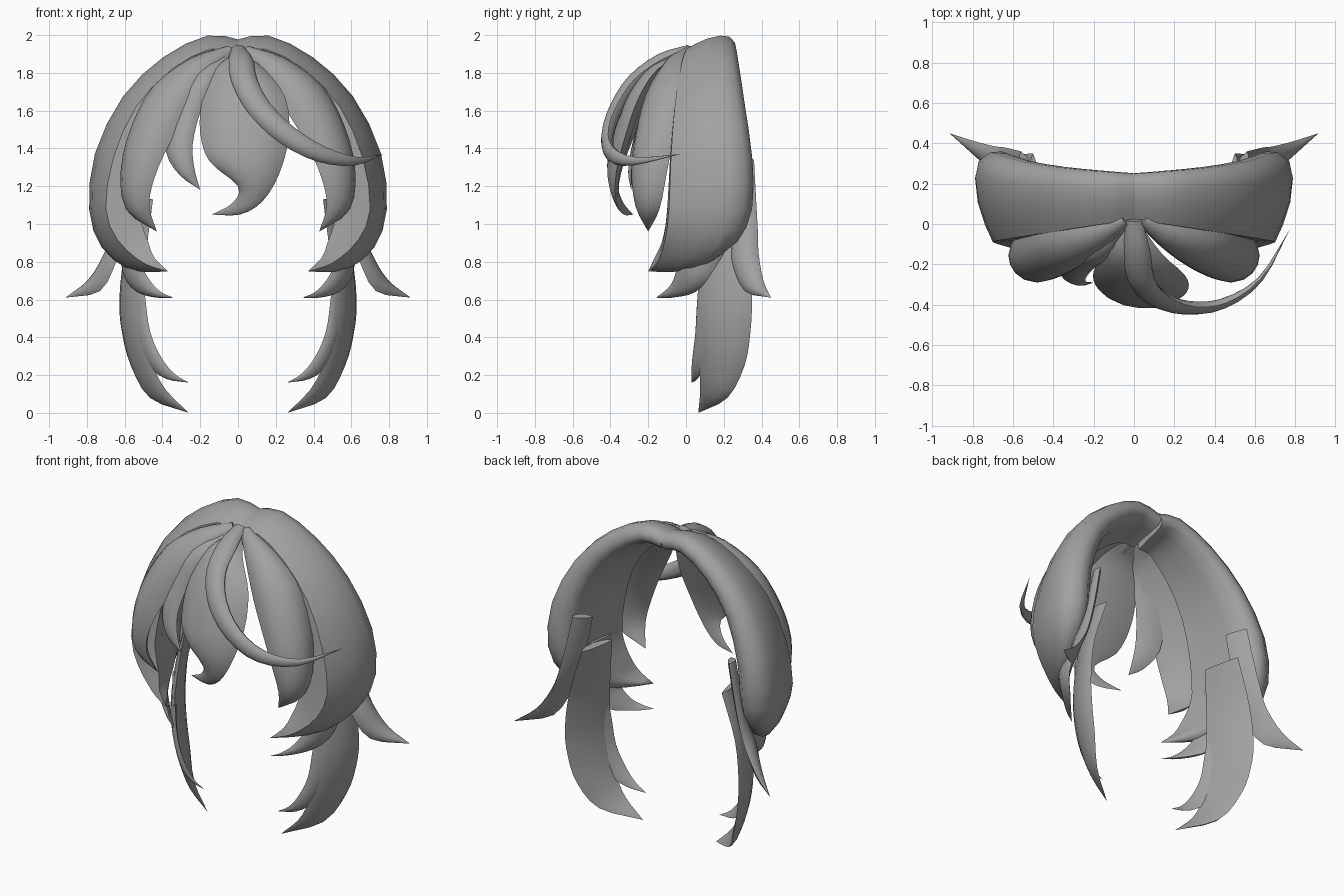
import bpy, bmesh, math
from mathutils import Vector

hair_mat = bpy.data.materials.new("grey hair")
hair_mat.diffuse_color = (0.36, 0.36, 0.36, 1)

# Cross-sections: (position across the lock, height as a share of thickness)
LENS = [(0, 0), (.1, .5), (.28, .88), (.5, 1), (.72, .88), (.9, .5), (1, 0), (.75, -.25), (.25, -.25)]
PANEL = [(0, 0), (.2, .45), (.45, .85), (.72, 1), (.9, .8), (1, .1), (1, -.55),
         (.9, -1.1), (.65, -1.4), (.35, -1.6), (-.02, -2.0), (-.02, -.8)]
ROUND = [(.5 - .5 * math.cos(i * math.pi / 5), math.sin(i * math.pi / 5)) for i in range(10)]


def spline(points, steps):
    """Smooth curve through points."""
    p = [2 * points[0] - points[1]] + points + [2 * points[-1] - points[-2]]
    out = []
    for i in range(1, len(p) - 2):
        a, b, c, d = p[i - 1:i + 3]
        for s in range(steps):
            t = s / steps
            out.append(0.5 * (2 * b + (c - a) * t + (2 * a - 5 * b + 4 * c - d) * t * t
                              + (3 * b - a - 3 * c + d) * t ** 3))
    return out + [points[-1]]


def lock(name, stations, tip, thick, section=LENS, sides=(1,), steps=3):
    """Hair lock skinned between two edge curves that meet at a tip."""
    tip = Vector(tip)
    edge_a = spline([Vector(s[:3]) for s in stations] + [tip], steps)
    edge_b = spline([Vector(s[3:]) for s in stations] + [tip], steps)
    mids = [(a + b) / 2 for a, b in zip(edge_a, edge_b)]
    normals, score = [], 0
    for i in range(len(mids) - 1):
        tangent = mids[i + 1] - mids[max(i - 1, 0)]
        n = tangent.cross(edge_b[i] - edge_a[i]).normalized()
        score += n.dot(mids[i] - Vector((0, .15, min(mids[i].z, 1.3))))
        normals.append(n)
    flip = 1 if score >= 0 else -1
    for side in sides:
        bm = bmesh.new()
        rows = []
        for a, b, n in zip(edge_a, edge_b, normals):
            h = (b - a).length * thick * flip
            row = []
            for u, w in section:
                q = a.lerp(b, u) + n * (h * w)
                row.append(bm.verts.new((q.x * side, q.y, q.z)))
            rows.append(row)
        k = len(section)
        for r, s in zip(rows, rows[1:]):
            for j in range(k):
                bm.faces.new((r[j], r[(j + 1) % k], s[(j + 1) % k], s[j]))
        end = bm.verts.new((tip.x * side, tip.y, tip.z))
        for j in range(k):
            bm.faces.new((rows[-1][j], rows[-1][(j + 1) % k], end))
        bm.faces.new(rows[0])
        bmesh.ops.recalc_face_normals(bm, faces=bm.faces)
        suffix = "" if len(sides) == 1 else ("_right" if side > 0 else "_left")
        mesh = bpy.data.meshes.new(name + suffix)
        bm.to_mesh(mesh)
        bm.free()
        mesh.materials.append(hair_mat)
        for f in mesh.polygons:
            f.use_smooth = True
        mesh.set_sharp_from_angle(angle=math.radians(55))
        bpy.context.collection.objects.link(bpy.data.objects.new(name + suffix, mesh))


BOTH = (1, -1)

# Broad thick crown panels sweeping from the parting down to the cheeks
lock("crown_panel", [
    (0, .02, 1.915, 0, .25, 1.935),
    (.15, 0, 1.925, .15, .26, 1.955),
    (.35, -.03, 1.82, .36, .28, 1.84),
    (.54, -.06, 1.62, .55, .31, 1.64),
    (.66, -.08, 1.35, .68, .35, 1.35),
    (.70, -.09, 1.08, .70, .35, 1.08),
    (.64, -.11, .92, .66, .27, .91),
    (.54, -.14, .82, .57, .11, .80),
    (.46, -.17, .775, .47, -.05, .765)],
    (.37, -.20, .75), .2, PANEL, BOTH, 2)

# Side bangs framing the face
lock("side_bang", [
    (.02, 0, 1.90, .06, .03, 1.94),
    (.13, -.11, 1.80, .25, -.01, 1.87),
    (.25, -.20, 1.61, .45, -.03, 1.72),
    (.365, -.26, 1.42, .56, -.06, 1.50),
    (.44, -.28, 1.25, .61, -.10, 1.28),
    (.47, -.26, 1.10, .585, -.14, 1.08)],
    (.43, -.20, .96), .32, LENS, BOTH)

# Centre bang with a hooked tip
lock("centre_bang", [
    (-.03, 0, 1.90, .03, 0, 1.90),
    (-.12, -.13, 1.82, .14, -.15, 1.82),
    (-.19, -.21, 1.65, .25, -.25, 1.67),
    (-.20, -.28, 1.48, .27, -.32, 1.47),
    (-.15, -.34, 1.33, .22, -.37, 1.27),
    (0, -.36, 1.20, .13, -.37, 1.12),
    (-.03, -.33, 1.11, .01, -.33, 1.05)],
    (-.14, -.28, 1.05), .17)

# Small bang on one side of the centre
lock("small_bang", [
    (-.02, 0, 1.90, -.08, 0, 1.90),
    (-.12, -.16, 1.78, -.26, -.10, 1.76),
    (-.20, -.22, 1.59, -.36, -.16, 1.55),
    (-.24, -.27, 1.42, -.38, -.22, 1.38),
    (-.23, -.29, 1.29, -.31, -.28, 1.26)],
    (-.20, -.29, 1.18), .25)

# Loose curl looping forward and out to the side
lock("loose_curl", [
    (-.04, .02, 1.92, .04, .02, 1.93),
    (-.05, -.13, 1.86, .08, -.13, 1.87),
    (-.03, -.28, 1.74, .10, -.27, 1.77),
    (.06, -.38, 1.58, .17, -.36, 1.64),
    (.22, -.42, 1.43, .30, -.41, 1.51),
    (.42, -.40, 1.33, .46, -.39, 1.41),
    (.62, -.28, 1.31, .63, -.27, 1.355)],
    (.77, -.03, 1.37), .3, ROUND)

# Cheek locks just below the crown panels
lock("cheek_lock", [
    (.54, -.02, 1.10, .58, .22, 1.10),
    (.54, -.03, .90, .60, .22, .90),
    (.50, -.05, .76, .60, .13, .73),
    (.45, -.08, .68, .53, .05, .64),
    (.40, -.125, .635, .43, -.06, .612)],
    (.34, -.16, .61), .2, LENS, BOTH)

# Flicks turning outward at the back
lock("outward_flick", [
    (.49, .25, 1.32, .56, .36, 1.34),
    (.53, .25, 1.13, .60, .37, 1.15),
    (.58, .25, .95, .645, .38, .97),
    (.64, .24, .81, .69, .385, .84),
    (.73, .31, .645, .79, .41, .70)],
    (.915, .45, .61), .28, LENS, BOTH)

# Long hanging locks
lock("long_lock", [
    (.45, .11, 1.13, .50, .35, 1.13),
    (.485, .08, .85, .59, .345, .85),
    (.50, .06, .60, .62, .35, .60),
    (.49, .06, .42, .605, .34, .42),
    (.45, .07, .25, .56, .31, .25),
    (.38, .075, .12, .465, .22, .08)],
    (.26, .065, 0), .14, LENS, BOTH)

# Short split ends in front of the long locks
lock("split_end", [
    (.51, .09, .80, .56, .17, .80),
    (.49, .06, .60, .55, .15, .60),
    (.465, .05, .43, .54, .13, .42),
    (.41, .035, .30, .47, .10, .25),
    (.34, .03, .21, .38, .06, .18)],
    (.26, .03, .16), .2, LENS, BOTH)
